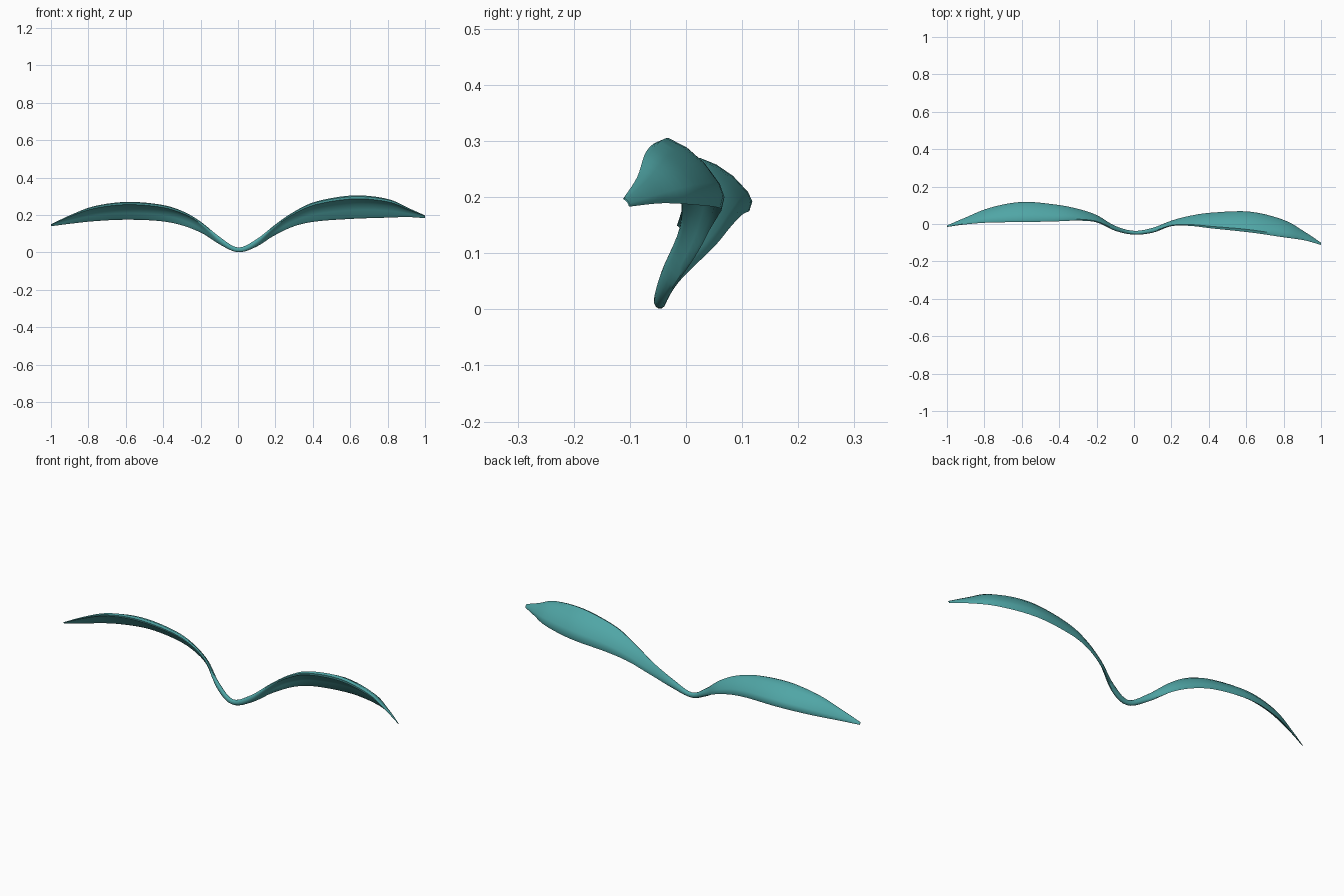
import bpy, bmesh, math

if "Cube" in bpy.data.objects:
    bpy.data.objects.remove(bpy.data.objects["Cube"])

# Stations along the leaf pair: x, y front, y back, z bottom, z top
STATIONS = [
    (-1.00, -.016, -.008, .140, .150), (-.90, -.002, .035, .153, .198),
    (-.77, .008, .087, .167, .247), (-.60, .010, .118, .175, .270),
    (-.42, .014, .104, .168, .257), (-.30, .018, .081, .145, .222),
    (-.20, .008, .048, .105, .165), (-.10, -.037, -.010, .043, .085),
    (.00, -.057, -.036, .001, .027), (.10, -.047, -.020, .030, .072),
    (.20, -.012, .018, .092, .150), (.30, -.010, .044, .140, .218),
    (.42, -.024, .061, .166, .273), (.62, -.045, .066, .180, .305),
    (.80, -.071, .022, .186, .286), (.91, -.087, -.040, .189, .238),
    (1.00, -.112, -.100, .183, .198),
]
# Crescent section (0..1): outer skin back-to-bottom, then inner skin returning
CRESCENT = [(0, .95), (.13, 1), (.41, .87), (.68, .66), (.93, .36), (1, .18), (.95, 0),
            (.84, .08), (.70, .37), (.46, .63), (.20, .79), (.02, .85)]
N = len(CRESCENT)
STEPS = 5


def catmull(a, b, c, d, t):
    return tuple(.5 * (2 * q + (r - p) * t + (2 * p - 5 * q + 4 * r - s) * t * t
                       + (3 * q - p - 3 * r + s) * t ** 3) for p, q, r, s in zip(a, b, c, d))


def smooth_stations(rows):
    pad = [rows[0]] + rows + [rows[-1]]
    out = [catmull(*pad[i:i + 4], k / STEPS) for i in range(len(rows) - 1) for k in range(STEPS)]
    return out + [rows[-1]]


def section(x, y0, y1, z0, z1):
    # round stem near the middle blending into the curled leaf blade
    w = min(1, max(0, (abs(x) - .04) / .22))
    w = w * w * (3 - 2 * w)
    pts = []
    for i, (u, v) in enumerate(CRESCENT):
        a = math.radians(135 - 360 / N * i)
        eu, ev = .5 + .5 * math.cos(a), .5 + .5 * math.sin(a)
        u, v = eu + (u - eu) * w, ev + (v - ev) * w
        pts.append((x, y0 + (y1 - y0) * u, z0 + (z1 - z0) * v))
    return pts


# Leaf pair skin
bm = bmesh.new()
rings = [[bm.verts.new(p) for p in section(*row)] for row in smooth_stations(STATIONS)]
for r, s in zip(rings, rings[1:]):
    for i in range(N):
        j = (i + 1) % N
        bm.faces.new((r[i], r[j], s[j], s[i]))
bm.faces.new(rings[0])
bm.faces.new(rings[-1])
bmesh.ops.recalc_face_normals(bm, faces=bm.faces)
mesh = bpy.data.meshes.new("leaf_pair")
bm.to_mesh(mesh)
bm.free()
leaf = bpy.data.objects.new("leaf_pair", mesh)
bpy.context.collection.objects.link(leaf)

# Teal colour and smooth shading
mat = bpy.data.materials.new("teal")
mat.diffuse_color = (.08, .38, .38, 1)
mat.use_nodes = True
mat.node_tree.nodes["Principled BSDF"].inputs["Base Color"].default_value = mat.diffuse_color
mesh.materials.append(mat)
bpy.context.view_layer.objects.active = leaf
leaf.select_set(True)
bpy.ops.object.shade_smooth_by_angle(angle=math.radians(50))
